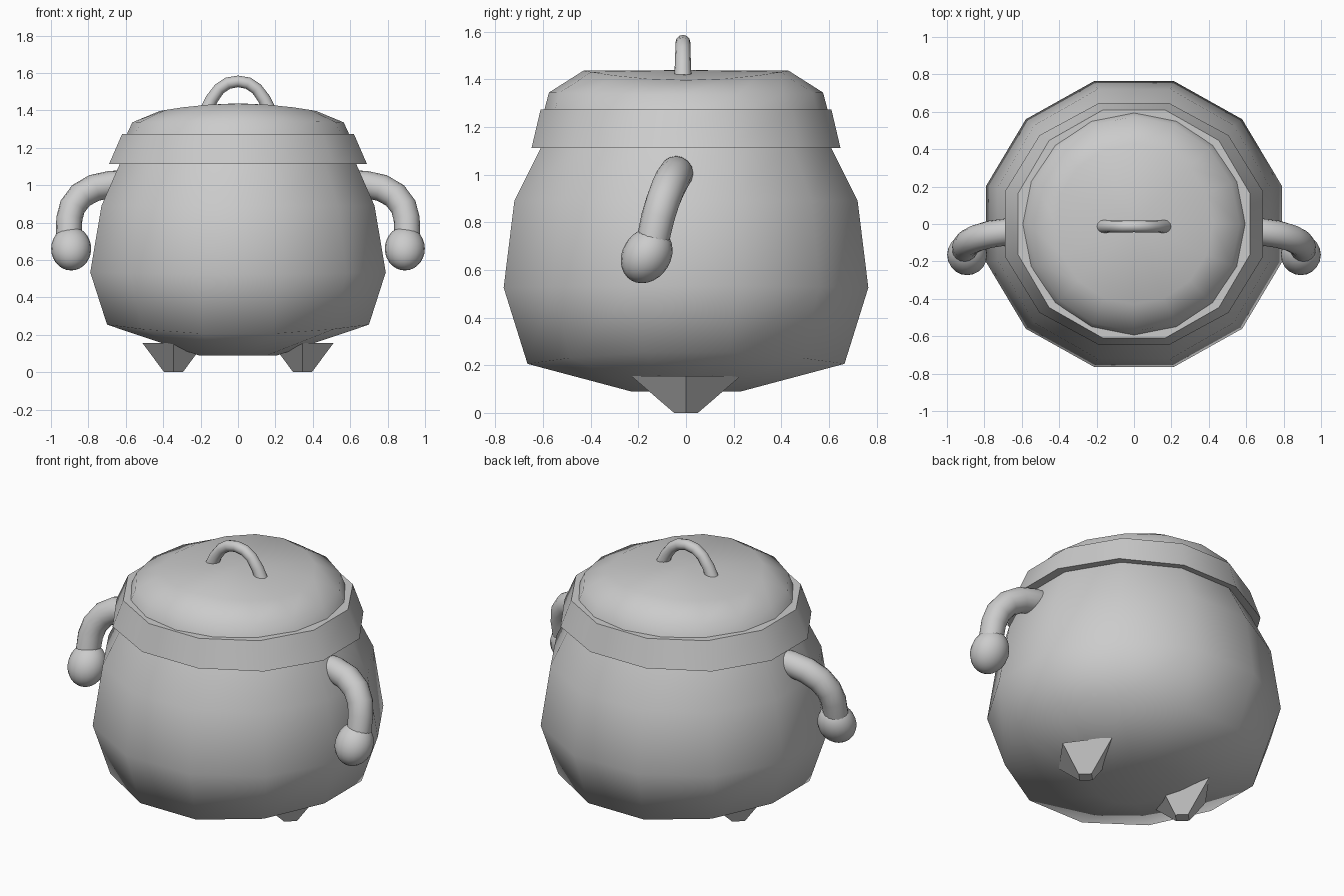
import bpy, bmesh
from math import sin, cos, pi
from mathutils import Vector

if "Cube" in bpy.data.objects:
    bpy.data.objects.remove(bpy.data.objects["Cube"])


def finish(name, bm, smooth_angle=None):
    bmesh.ops.recalc_face_normals(bm, faces=bm.faces)
    me = bpy.data.meshes.new(name)
    bm.to_mesh(me)
    bm.free()
    ob = bpy.data.objects.new(name, me)
    bpy.context.collection.objects.link(ob)
    me.shade_smooth()
    if smooth_angle is not None:
        me.set_sharp_from_angle(angle=smooth_angle)
    return ob


def lathe(name, rings, n, phase=0.0, bottom=None, top=None, closed=False, angle=None, at=(0, 0)):
    """rings: (half x, half y, z, x/y sag); bottom/top: z of a centre cap point."""
    bm = bmesh.new()
    k = 1 / cos(phase)
    loops = []
    for rx, ry, z, sag in rings:
        loops.append([bm.verts.new((at[0] + k * rx * cos(a), at[1] + k * ry * sin(a), z + sag * cos(2 * a)))
                      for a in (phase + 2 * pi * i / n for i in range(n))])
    pairs = list(zip(loops, loops[1:]))
    if closed:
        pairs.append((loops[-1], loops[0]))
    for a, b in pairs:
        for i in range(n):
            j = (i + 1) % n
            bm.faces.new((a[i], a[j], b[j], b[i]))
    for z, loop in ((bottom, loops[0]), (top, loops[-1])):
        if z is not None:
            c = bm.verts.new((at[0], at[1], z))
            for i in range(n):
                bm.faces.new((c, loop[i], loop[(i + 1) % n]))
    return finish(name, bm, angle)


def tube(name, pts, n=12):
    """Swept round tube; pts: (x, y, z, radius)."""
    bm = bmesh.new()
    P = [Vector(p[:3]) for p in pts]
    loops = []
    for i, p in enumerate(P):
        t = (P[min(i + 1, len(P) - 1)] - P[max(i - 1, 0)]).normalized()
        u = t.cross(Vector((0, 1, 0))).normalized()
        v = t.cross(u)
        loops.append([bm.verts.new(p + pts[i][3] * (u * cos(2 * pi * k / n) + v * sin(2 * pi * k / n)))
                      for k in range(n)])
    for a, b in zip(loops, loops[1:]):
        for i in range(n):
            j = (i + 1) % n
            bm.faces.new((a[i], a[j], b[j], b[i]))
    bm.faces.new(loops[0])
    bm.faces.new(loops[-1])
    return finish(name, bm, 1.1)


# Twelve-sided pot body
lathe("pot_body", [(.21, .23, .09, 0), (.70, .665, .23, .028), (.79, .765, .53, .005),
                   (.73, .72, .89, 0), (.625, .60, 1.13, 0), (.60, .58, 1.18, 0)],
      12, pi / 12, bottom=.09, top=1.18)

# Flared lid rim
lathe("lid_rim", [(.62, .59, 1.12, 0), (.69, .648, 1.112, 0), (.62, .61, 1.273, 0), (.56, .55, 1.273, 0)],
      12, pi / 12, closed=True, angle=.6)

# Lid dome, arched across its width
lathe("lid_dome", [(.605, .60, 1.25, 0), (.565, .575, 1.34, -.004), (.42, .43, 1.416, -.02)],
      16, top=1.438)

# Lid handle
half = [(.165, 1.405, .036), (.14, 1.46, .034), (.10, 1.515, .032), (.055, 1.545, .032)]
path = [(-x, -.013, z, r) for x, z, r in half] + [(0, -.013, 1.555, .031)] \
    + [(x, -.013, z, r) for x, z, r in reversed(half)]
tube("lid_handle", path)

for side, s in (("right", 1), ("left", -1)):
    # Drooping arm
    arm = [(.58, -.04, 1.01, .07), (.68, -.042, 1.005, .072), (.77, -.055, .985, .073), (.84, -.075, .945, .072),
           (.885, -.098, .885, .071), (.902, -.118, .82, .07), (.905, -.14, .72, .068)]
    tube("arm_" + side, [(s * x, y, z, r) for x, y, z, r in arm], 16)

    # Rounded hand
    bm = bmesh.new()
    bmesh.ops.create_uvsphere(bm, u_segments=20, v_segments=14, radius=1)
    for v in bm.verts:
        x, y, z = v.co
        v.co = (s * (.892 + .107 * x), -.165 + .107 * y + .02 * z, .661 + .117 * z)
    finish("hand_" + side, bm)

    # Tapered four-sided foot
    lathe("foot_" + side, [(.05, .05, 0, 0), (.165, .23, .155, 0)], 4, bottom=0, top=.155,
          angle=.9, at=(s * .345, 0))
